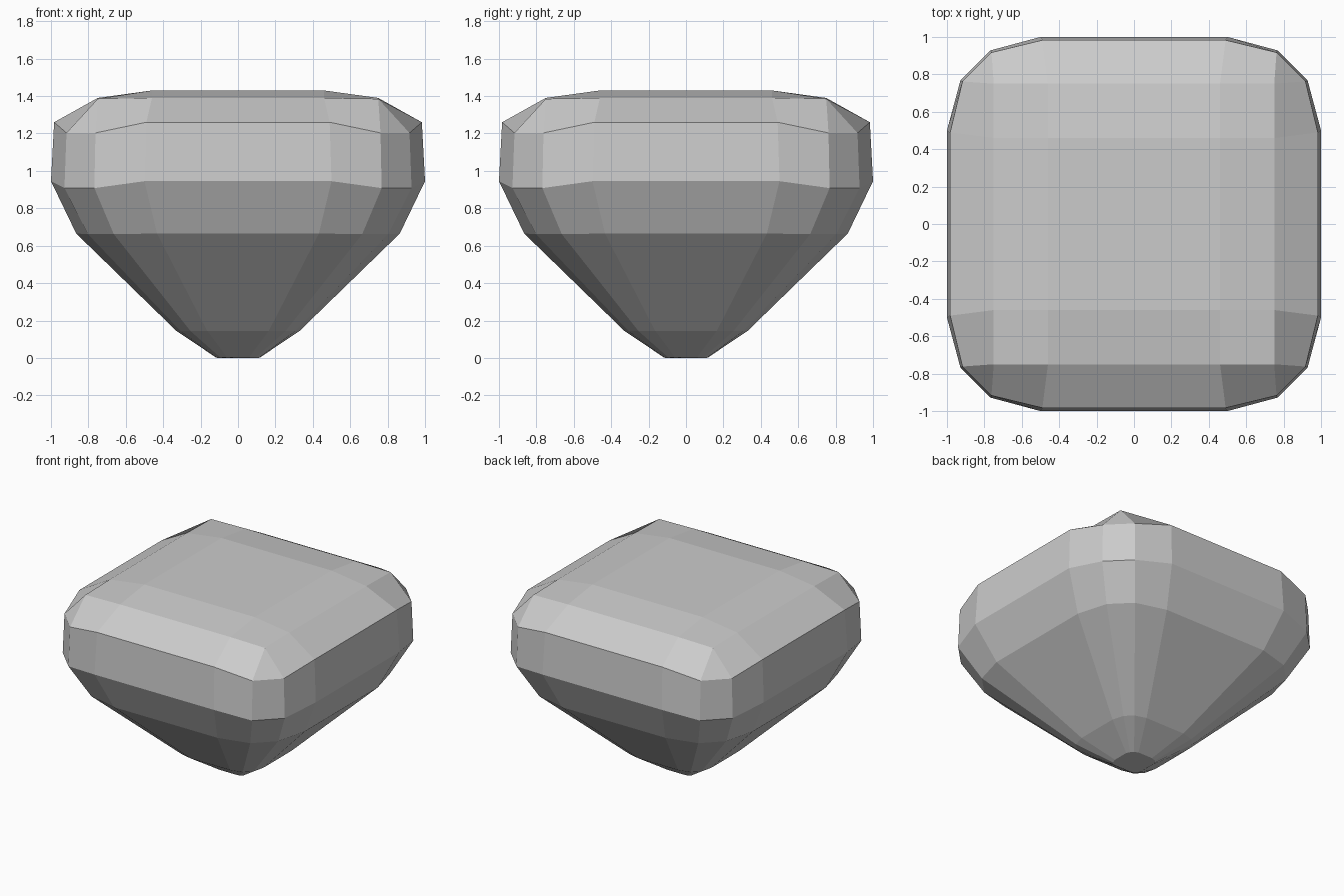
import bpy, bmesh

if "Cube" in bpy.data.objects:
    bpy.data.objects.remove(bpy.data.objects["Cube"])

bm = bmesh.new()


def ring(mid, corner, z_mid, z_corner):
    """Closed loop of 16 points: a square with bevelled corners.
    mid and corner are (along, outward) offsets for one side."""
    pts = []
    side = [(-mid[0], mid[1], z_mid), (mid[0], mid[1], z_mid),
            (corner[0], corner[1], z_corner), (corner[1], corner[0], z_corner)]
    for turn in range(4):
        for x, y, z in side:
            for _ in range(turn):
                x, y = y, -x
            pts.append(bm.verts.new((x, y, z)))
    return pts


def scaled(r, z_mid, z_corner):
    return ring((0.5 * r, r), (0.768 * r, 0.928 * r), z_mid, z_corner)


# Stacked outline of the body, from the small foot up to the rim of the crown
rings = [
    scaled(0.12, 0.004, 0.0),
    scaled(0.33, 0.145, 0.143),
    scaled(0.865, 0.665, 0.662),
    scaled(1.0, 0.945, 0.908),
    ring((0.49, 0.983), (0.762, 0.917), 1.26, 1.203),
    ring((0.46, 0.75), (0.75, 0.75), 1.39, 1.385),   # corners merge below
]
for low, high in zip(rings, rings[1:]):
    for i in range(16):
        j = (i + 1) % 16
        bm.faces.new((low[i], low[j], high[j], high[i]))
bm.faces.new(rings[0])

# Gently raised crown: 3 x 3 patches
steps = (-0.75, -0.46, 0.46, 0.75)


def crown_height(x, y):
    outer = (abs(x) > 0.5) + (abs(y) > 0.5)
    return (1.43, 1.39, 1.385)[outer]


grid = [[bm.verts.new((x, y, crown_height(x, y))) for y in steps] for x in steps]
for i in range(3):
    for j in range(3):
        bm.faces.new((grid[i][j], grid[i + 1][j], grid[i + 1][j + 1], grid[i][j + 1]))

bmesh.ops.remove_doubles(bm, verts=bm.verts[:], dist=0.001)
bmesh.ops.recalc_face_normals(bm, faces=bm.faces[:])

mesh = bpy.data.meshes.new("faceted_body")
bm.to_mesh(mesh)
bm.free()
body = bpy.data.objects.new("faceted_body", mesh)
bpy.context.collection.objects.link(body)
